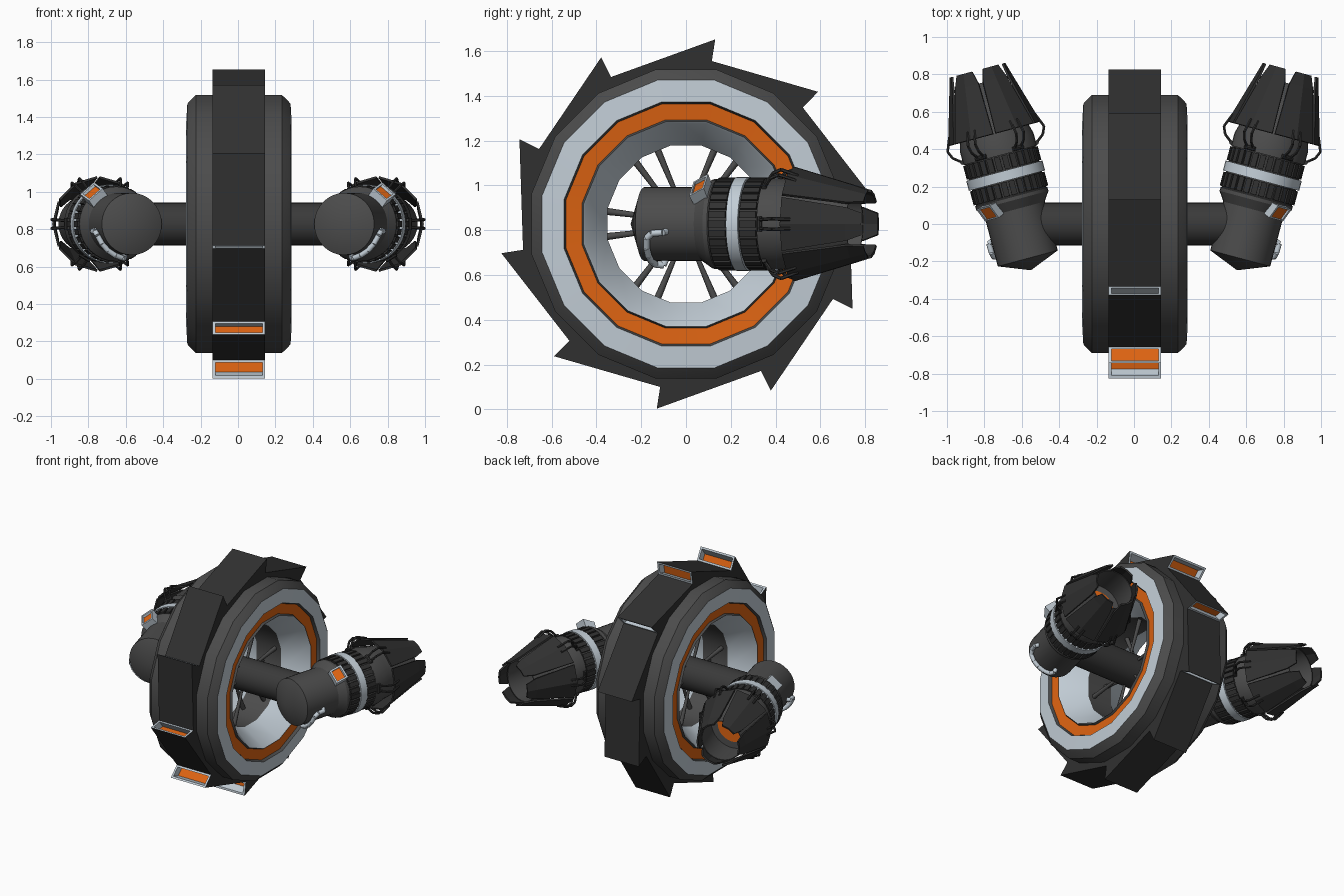
import bpy, bmesh, math
from mathutils import Vector, Matrix

if "Cube" in bpy.data.objects:
    bpy.data.objects.remove(bpy.data.objects["Cube"])

def material(name, col):
    m = bpy.data.materials.new(name)
    m.diffuse_color = (*col, 1)
    m.use_nodes = True
    m.node_tree.nodes["Principled BSDF"].inputs["Base Color"].default_value = m.diffuse_color
    return m

MATS = [material("black", (0.030, 0.030, 0.030)),
        material("dark grey", (0.072, 0.072, 0.072)),
        material("pale grey", (0.54, 0.61, 0.67)),
        material("orange", (0.72, 0.125, 0.006)),
        material("charcoal", (0.042, 0.042, 0.042))]
BLACK, GREY, PALE, ORANGE, CHAR = range(5)
CZ, OX = 0.828, 0.005
rad = math.radians

def add(bm, pts, m):
    f = bm.faces.new([bm.verts.new(p) for p in pts])
    f.material_index = m

def finish(bm, name, smooth=None):
    bmesh.ops.remove_doubles(bm, verts=bm.verts, dist=0.0005)
    bmesh.ops.recalc_face_normals(bm, faces=bm.faces)
    me = bpy.data.meshes.new(name)
    bm.to_mesh(me)
    bm.free()
    for m in MATS:
        me.materials.append(m)
    if smooth:
        me.polygons.foreach_set("use_smooth", [True] * len(me.polygons))
        me.set_sharp_from_angle(angle=rad(smooth))
    ob = bpy.data.objects.new(name, me)
    bpy.context.collection.objects.link(ob)
    return ob

def revolve(name, at, rows, n, start=0.0, closed=False, smooth=30):
    """rows: (axial, radius, material of the strip to the next row)"""
    bm = bmesh.new()
    for i in range(len(rows) if closed else len(rows) - 1):
        t0, r0, m = rows[i]
        t1, r1, _ = rows[(i + 1) % len(rows)]
        for k in range(n):
            a, b = start + 360 * k / n, start + 360 * (k + 1) / n
            pts = [at(a, r0, t0), at(b, r0, t0), at(b, r1, t1), at(a, r1, t1)]
            if r0 == 0:
                pts.pop(1)
            elif r1 == 0:
                pts.pop(2)
            add(bm, pts, m)
    return finish(bm, name, smooth)

def rod(bm, p, q, r0, r1, m, n=8):
    d = q - p
    mat = Matrix.Translation((p + q) / 2) @ d.to_track_quat('Z', 'Y').to_matrix().to_4x4()
    res = bmesh.ops.create_cone(bm, cap_ends=True, segments=n, radius1=r0, radius2=r1,
                                depth=d.length, matrix=mat)
    for f in {f for v in res["verts"] for f in v.link_faces}:
        f.material_index = m

def opening(bm, q, depth, w):
    """Framed recess with an orange floor on rectangle q"""
    a, b, c, d = q
    u, v = (b - a).normalized() * w, (d - a).normalized() * w
    ins = [a + u + v, b - u + v, c - u - v, d + u - v]
    low = [p + depth for p in ins]
    for i in range(4):
        j = (i + 1) % 4
        add(bm, [q[i], q[j], ins[j], ins[i]], PALE)
        add(bm, [ins[i], ins[j], low[j], low[i]], PALE)
    add(bm, low, ORANGE)

# ---- wheel ----
def wheel(a, r, x):
    return Vector((x + OX, r * math.cos(rad(a)), CZ + r * math.sin(rad(a))))

half = [(0.10, 0.357, PALE), (0.262, 0.458, PALE), (0.270, 0.466, GREY), (0.255, 0.474, ORANGE),
        (0.262, 0.547, GREY), (0.282, 0.556, PALE), (0.276, 0.655, GREY), (0.262, 0.672, GREY),
        (0.230, 0.703, GREY)]
other = []
for i in range(len(half) - 1, -1, -1):   # mirrored side, strip colours shifted by one
    other.append((-half[i][0], half[i][1], half[i - 1][2] if i else GREY))
revolve("wheel", wheel, half + other, 16, 11.25, True)

# saw-toothed tread with framed openings
bm = bmesh.new()
W, RB, RT, RI = 0.14, 0.737, 0.835, 0.6
for k in range(10):
    a = 9 + 36 * k
    b = a + 36
    for x in (-W, W):
        add(bm, [wheel(a, RI, x), wheel(a, RB, x), wheel(a, RT, x),
                 wheel(b, RB, x), wheel(b, RI, x)], BLACK)
    add(bm, [wheel(a, RT, -W), wheel(a, RT, W), wheel(b, RB, W), wheel(b, RB, -W)], BLACK)
    add(bm, [wheel(a, RI, -W), wheel(a, RI, W), wheel(b, RI, W), wheel(b, RI, -W)], BLACK)
    slope = (wheel(b, RB, 0) - wheel(a, RT, 0)).normalized()
    opening(bm, [wheel(a, RB, -W), wheel(a, RB, W), wheel(a, RT, W), wheel(a, RT, -W)],
            slope * 0.06, 0.014)
finish(bm, "saw_tread")

# spokes in six pairs
bm = bmesh.new()
for k in range(6):
    for s in (-1, 1):
        rod(bm, wheel(60 * k + s * 14, 0.10, s * 0.05), wheel(60 * k + s * 9, 0.365, s * 0.05),
            0.009, 0.016, GREY)
finish(bm, "spokes", 50)

# axle
revolve("axle", wheel, [(-0.6, 0, CHAR), (-0.6, 0.114, CHAR), (0.6, 0.114, CHAR), (0.6, 0, CHAR)], 32)

# ---- thrusters, one on each side ----
SN, CS = math.sin(rad(15)), math.cos(rad(15))

def thruster(side, tag):
    def at(a, r, t):       # angle 0 points outward, 90 up; t runs along the axis to the nozzle
        s, h = r * math.cos(rad(a)), r * math.sin(rad(a))
        return Vector((side * (0.617 + s * CS + t * SN), t * CS - s * SN, CZ + h))

    revolve(tag + "_thruster_body", at, [
        (-0.256, 0, GREY), (-0.19, 0.166, GREY), (0.08, 0.166, GREY), (0.13, 0.2, GREY),
        (0.15, 0.2, GREY), (0.155, 0.194, CHAR), (0.24, 0.194, PALE), (0.24, 0.211, PALE),
        (0.295, 0.211, PALE), (0.295, 0.194, CHAR), (0.38, 0.194, GREY), (0.38, 0.203, GREY),
        (0.45, 0.203, GREY), (0.50, 0.19, GREY), (0.78, 0.146, GREY), (0.78, 0.140, GREY),
        (0.53, 0.165, GREY), (0.53, 0.12, ORANGE), (0.53, 0, ORANGE)], 32)

    # ribbed grip bands
    bm = bmesh.new()
    for t0, t1 in ((0.158, 0.235), (0.30, 0.376)):
        for k in range(30):
            a, b = 12 * k - 4.3, 12 * k + 4.3
            lo = [at(a, 0.19, t0), at(b, 0.19, t0), at(b, 0.19, t1), at(a, 0.19, t1)]
            hi = [at(a, 0.207, t0), at(b, 0.207, t0), at(b, 0.207, t1), at(a, 0.207, t1)]
            add(bm, lo, BLACK)
            add(bm, hi, BLACK)
            for i in range(4):
                j = (i + 1) % 4
                add(bm, [lo[i], lo[j], hi[j], hi[i]], BLACK)
    finish(bm, tag + "_grip_ribs")

    # six nozzle flaps
    bm = bmesh.new()
    rows = [(0.50, 0.25, 28.5), (0.78, 0.168, 26), (0.85, 0.148, 19)]
    for k in range(6):
        for (t0, r0, w0), (t1, r1, w1) in zip(rows, rows[1:]):
            for s in (-1, 1):
                c = 60 * k
                add(bm, [at(c, r0, t0), at(c + s * w0, r0, t0), at(c + s * w1, r1, t1),
                         at(c, r1, t1)], BLACK)
    mod = finish(bm, tag + "_nozzle_flaps").modifiers.new("thickness", 'SOLIDIFY')
    mod.thickness, mod.offset = 0.012, 0

    # bent actuator rods, a pair for each flap
    bm = bmesh.new()
    for k in range(6):
        c = 60 * k
        rod(bm, at(c - 9, 0.208, 0.395), at(c + 9, 0.208, 0.395), 0.012, 0.012, BLACK)
        for o in (-5, 5):
            path = [at(c + o, 0.205, 0.395), at(c + o, 0.25, 0.43),
                    at(c + o, 0.268, 0.47), at(c + o, 0.238, 0.545)]
            for p, q in zip(path, path[1:]):
                rod(bm, p, q, 0.008, 0.008, BLACK, 6)
    finish(bm, tag + "_actuator_rods")

    # looped pale pipe under the body
    bm = bmesh.new()
    path = [(-0.05, -12, 0.16), (-0.06, -12, 0.185), (-0.11, -13, 0.185), (-0.135, -20, 0.185),
            (-0.142, -35, 0.185), (-0.142, -50, 0.185), (-0.14, -65, 0.185), (-0.13, -78, 0.185),
            (-0.10, -84, 0.185), (-0.09, -85, 0.16)]
    pts = [at(a, r, t) for t, a, r in path]
    for p, q in zip(pts, pts[1:]):
        rod(bm, p, q, 0.015, 0.015, PALE, 10)
    finish(bm, tag + "_pipe", 40)

    # small framed vent on the upper outer side
    bm = bmesh.new()
    mid, up = at(50, 1, 0) - at(0, 0, 0), at(140, 1, 0) - at(0, 0, 0)
    axis = at(0, 0, 1) - at(0, 0, 0)
    def loc(w, r, t):
        return at(0, 0, 0) + up * w + mid * r + axis * t
    top = [loc(-0.05, 0.205, 0.06), loc(0.05, 0.205, 0.06), loc(0.05, 0.25, 0.135), loc(-0.05, 0.25, 0.135)]
    low = [loc(-0.05, 0.13, 0.08), loc(0.05, 0.13, 0.08), loc(0.05, 0.13, 0.15), loc(-0.05, 0.13, 0.15)]
    for i in range(4):
        j = (i + 1) % 4
        add(bm, [top[i], top[j], low[j], low[i]], PALE)
    add(bm, low, PALE)
    opening(bm, top, mid * -0.015, 0.011)
    finish(bm, tag + "_vent")

thruster(1, "right")
thruster(-1, "left")
